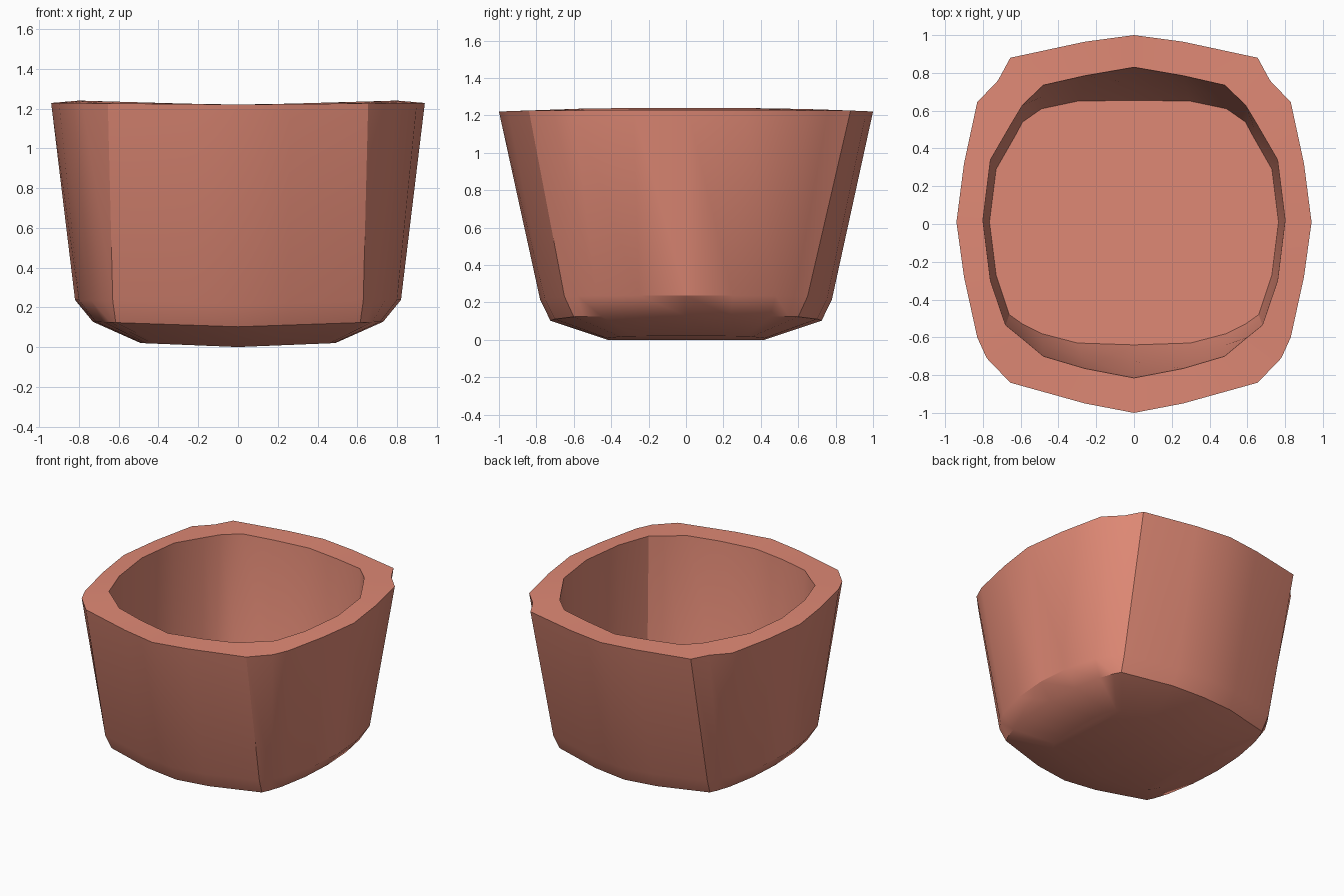
import bpy, bmesh

if "Cube" in bpy.data.objects:
    bpy.data.objects.remove(bpy.data.objects["Cube"])

clay = bpy.data.materials.new("terracotta")
clay.diffuse_color = (0.74, 0.25, 0.178, 1)
clay.use_nodes = True
clay.node_tree.nodes["Principled BSDF"].inputs["Base Color"].default_value = clay.diffuse_color


def both_ends(quarter):
    """Mirror a back quarter outline to the front (half outline)."""
    return quarter + [(x, -y) for x, y in reversed(quarter[:-1])]


def ring(bm, half, z_mid, z_side):
    """Closed ring from a right-half outline; height varies from centre to side."""
    pts = half + [(-x, y) for x, y in reversed(half[1:-1])]
    widest = max(x for x, y in half)
    return [bm.verts.new((x, y, z_mid + (z_side - z_mid) * abs(x) / widest)) for x, y in pts]


# right-half outlines, running from back to front
rim_outer = [(0, 1.0), (.26, .965), (.655, .88), (.72, .76), (.83, .645), (.90, .32), (.94, .01),
             (.90, -.28), (.83, -.60), (.78, -.71), (.655, -.84), (.26, -.95), (0, -1.0)]
rim_inner = [(0, .83), (.26, .785), (.48, .735), (.59, .63), (.65, .53), (.76, .34), (.80, .02),
             (.76, -.30), (.68, -.535), (.60, -.60), (.48, -.70), (.26, -.765), (0, -.815)]
floor_in = [(0, .655), (.30, .65), (.49, .61), (.59, .54), (.63, .465), (.73, .29), (.765, .01),
            (.73, -.27), (.66, -.48), (.59, -.53), (.49, -.58), (.30, -.63), (0, -.64)]
wall_low = both_ends([(0, .78), (.25, .755), (.63, .65), (.68, .58), (.74, .48), (.80, .25), (.82, 0)])
chamfer = both_ends([(0, .725), (.25, .70), (.615, .60), (.64, .55), (.675, .45), (.715, .24), (.73, 0)])
base = both_ends([(0, .42), (.20, .42), (.40, .35), (.43, .33), (.46, .28), (.48, .15), (.49, 0)])
# inner wall bends gently toward the floor
wall_in = [((a[0] + b[0]) / 2, (a[1] + b[1]) / 2) for a, b in zip(rim_inner, floor_in)]

# loft underside -> outer wall -> rim -> inner wall -> floor
bm = bmesh.new()
rings = [ring(bm, base, 0.0, .02), ring(bm, chamfer, .102, .127), ring(bm, wall_low, .215, .237),
         ring(bm, rim_outer, 1.22, 1.228), ring(bm, rim_inner, 1.217, 1.24),
         ring(bm, wall_in, .42, .42), ring(bm, floor_in, .19, .19)]
n = len(rings[0])
for a, b in zip(rings, rings[1:]):
    for i in range(n):
        j = (i + 1) % n
        bm.faces.new((a[i], a[j], b[j], b[i]))

# underside in front-to-back strips, flat floor inside
under = rings[0]
m = n // 2
for i in range(m // 2):
    for s in (1, -1):
        loop = [under[s * i], under[s * (i + 1)], under[s * (m - i - 1)], under[s * (m - i)]]
        bm.faces.new(list(dict.fromkeys(loop)))
bm.faces.new(rings[-1])
bmesh.ops.recalc_face_normals(bm, faces=bm.faces[:])

mesh = bpy.data.meshes.new("pot")
bm.to_mesh(mesh)
bm.free()
mesh.materials.append(clay)
pot = bpy.data.objects.new("pot", mesh)
bpy.context.collection.objects.link(pot)
bpy.context.view_layer.objects.active = pot
pot.select_set(True)
bpy.ops.object.shade_smooth_by_angle(angle=0.55)
